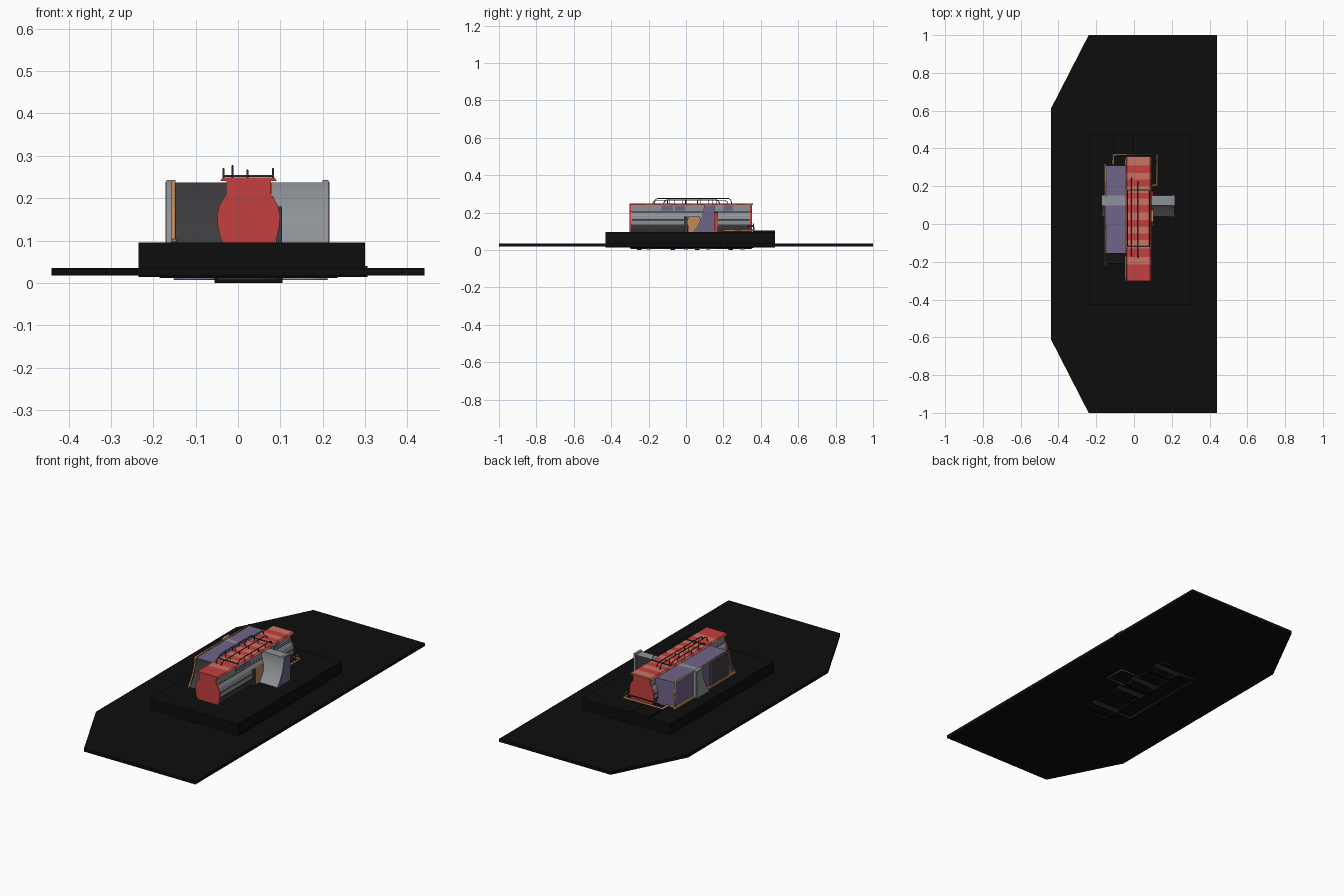
import bpy, bmesh, math
from mathutils import Vector

if "Cube" in bpy.data.objects:
    bpy.data.objects.remove(bpy.data.objects["Cube"])


def mat(name, r, g, b):
    m = bpy.data.materials.new(name)
    m.diffuse_color = (r, g, b, 1)
    m.use_nodes = True
    m.node_tree.nodes["Principled BSDF"].inputs["Base Color"].default_value = m.diffuse_color
    return m


BLACK = mat("black", .004, .004, .004)
RED = mat("red", .56, .05, .05)
SALMON = mat("salmon", .6, .17, .12)
GREY = mat("light grey", .27, .29, .31)
DARK = mat("dark grey", .045, .045, .05)
PURPLE = mat("purple", .16, .13, .25)
ORANGE = mat("orange", .55, .25, .1)


def build(name, bm, mats):
    bmesh.ops.recalc_face_normals(bm, faces=bm.faces)
    me = bpy.data.meshes.new(name)
    bm.to_mesh(me)
    bm.free()
    for m in mats:
        me.materials.append(m)
    ob = bpy.data.objects.new(name, me)
    bpy.context.collection.objects.link(ob)
    return ob


def prism(name, pts, axis, a, b, mats, rule=None):
    """Extrude a 2D outline along an axis; rule(normal, centre) picks the colour."""
    def at(p, t):
        return {"x": (t, p[0], p[1]), "y": (p[0], t, p[1]), "z": (p[0], p[1], t)}[axis]
    bm = bmesh.new()
    lo = [bm.verts.new(at(p, a)) for p in pts]
    hi = [bm.verts.new(at(p, b)) for p in pts]
    n = len(pts)
    bm.faces.new(lo)
    bm.faces.new(hi)
    for i in range(n):
        bm.faces.new((lo[i], lo[(i + 1) % n], hi[(i + 1) % n], hi[i]))
    bmesh.ops.recalc_face_normals(bm, faces=bm.faces)
    if rule:
        for f in bm.faces:
            f.normal_update()
            f.material_index = rule(f.normal, f.calc_center_median())
    return build(name, bm, mats)


def box(name, x0, x1, y0, y1, z0, z1, m):
    return prism(name, [(x0, y0), (x1, y0), (x1, y1), (x0, y1)], "z", z0, z1, [m])


def pipe(name, pts, r, m, closed=False):
    cu = bpy.data.curves.new(name, "CURVE")
    cu.dimensions = "3D"
    cu.bevel_depth = r
    cu.bevel_resolution = 1
    cu.use_fill_caps = True
    sp = cu.splines.new("POLY")
    sp.points.add(len(pts) - 1)
    for p, c in zip(sp.points, pts):
        p.co = (*c, 1)
    sp.use_cyclic_u = closed
    cu.materials.append(m)
    ob = bpy.data.objects.new(name, cu)
    bpy.context.collection.objects.link(ob)
    return ob


def flare(y_top, y_foot, z0, z1, steps=8):
    """Concave sweep from the foot up to the top edge."""
    return [(y_top + (y_foot - y_top) * (1 - t) ** 2, z0 + (z1 - z0) * t)
            for t in [i / steps for i in range(steps + 1)]]


# Site slab and plinth
prism("site_slab", [(-.44, -.61), (-.24, -1), (.44, -1), (.44, 1), (-.24, 1), (-.44, .61)],
      "z", .018, .035, [BLACK])
box("plinth", -.235, .30, -.43, .475, .014, .095, BLACK)
box("plinth_ledge", .295, .306, -.43, .34, .014, .04, BLACK)
box("rear_platform", -.11, .0, .36, .475, .09, .104, BLACK)
box("under_plate", -.185, .235, -.30, .36, .011, .018, BLACK)

# Main hall: bulging lower hull, red ends and grey flanks
CX = .025
half = [(.058, .09), (.066, .11), (.071, .135), (.072, .16), (.067, .182), (.057, .2), (.051, .206), (.051, .245)]
outline = [(CX + x, z) for x, z in half] + [(CX - x, z) for x, z in reversed(half)]
prism("main_hall", outline, "y", -.295, .345, [RED, GREY, DARK],
      lambda n, c: 0 if abs(n.y) > .7 else (2 if n.z < -.1 else 1))
grown = [(CX + (x - CX) * 1.03, z + .001) for x, z in outline]
for i, y in enumerate((-.302, .343)):
    prism(f"end_wall_{i}", grown, "y", y, y + .009, [RED])

# Striped roof
edges = [-.302, -.215, -.175, -.13, -.085, -.05, -.015, .02, .06, .1, .135, .165, .2, .235, .27, .31, .358]
for i in range(len(edges) - 1):
    prism(f"roof_band_{i}", [(-.042, .24), (.092, .24), (.086, .249), (-.036, .249)],
          "y", edges[i], edges[i + 1], [SALMON if i % 2 else RED])

# Flank windows, belt courses and panels
for s in (-1, 1):
    x = CX + s * .052
    for i, (a, b) in enumerate(((-.13, -.07), (-.06, -.005), (.2, .25))):
        box(f"clerestory_window_{s}_{i}", x - .002, x + .002, a, b, .21, .237, PURPLE)
    for z in (.132, .16):
        pipe(f"belt_course_{s}_{z}", [(CX + s * .072, -.29, z), (CX + s * .072, .34, z)], .002, DARK)
    pipe(f"eave_line_{s}", [(CX + s * .057, -.29, .202), (CX + s * .057, .34, .202)], .002, DARK)
box("orange_entrance", .08, .104, .01, .075, .09, .178, ORANGE)
box("red_side_panel", .08, .101, .152, .172, .09, .2, RED)
box("dark_side_door", .09, .104, -.01, .008, .09, .18, DARK)

# Cross wing passing through the hall, flared towards the front
wing = flare(.098, .035, .09, .237) + [(.15, .237), (.15, .09)]
prism("cross_wing", wing, "x", -.165, .21, [GREY, DARK],
      lambda n, c: 1 if n.y > .7 else 0)
rim = flare(.096, .033, .09, .243) + [(.153, .243), (.153, .09)]
for i, (a, b, p) in enumerate(((-.169, -.152, -.171), (.2, .214, .214))):
    prism(f"wing_end_frame_{i}", rim, "x", a, b, [GREY])
    face = flare(.1, .04, .092, .238) + [(.149, .238), (.149, .092)]
    prism(f"wing_end_panel_{i}", face, "x", p, p + .002, [PURPLE if i else GREY])

# Long left wing with a flared dark front and curved outer wall
lw = flare(-.155, -.212, .09, .237) + [(.31, .237), (.31, .09)]
prism("left_wing", lw, "x", -.148, -.03, [PURPLE, DARK],
      lambda n, c: 1 if n.y < -.5 else 0)
box("left_wing_lower_wall", -.151, -.147, -.16, .0, .1, .225, DARK)
box("left_wing_divider", -.153, -.147, -.005, .005, .09, .238, PURPLE)

# Orange trim following the left wing
trim = [(-.152, y, z) for y, z in flare(-.157, -.215, .095, .24)] + [(-.152, .31, .24), (-.152, .315, .095)]
pipe("left_wing_trim", trim, .005, ORANGE)
box("left_wing_base_trim", -.158, -.145, -.215, .315, .09, .104, ORANGE)

# Orange pipe run behind the hall
pipe("rear_pipe_run", [(-.11, .315, .105), (-.11, .365, .105), (.122, .365, .105), (.122, .205, .105), (.095, .205, .105)],
     .006, ORANGE)
pipe("rear_pipe_upper", [(-.09, .362, .125), (.118, .362, .125), (.118, .33, .125)], .003, DARK)
pipe("rear_mast", [(.1, .362, .09), (.1, .362, .142)], .003, DARK)
ring = [(.118, .35 + .014 * math.cos(a), .118 + .014 * math.sin(a))
        for a in [k * math.tau / 12 for k in range(12)]]
pipe("rear_wheel", ring, .003, ORANGE, True)

# Roof rails with drooping ends and posts
for i, (x, a, b, z) in enumerate(((-.013, -.17, .245, .276), (.022, -.18, .225, .266),
                                  (-.034, -.12, .18, .269), (.083, -.12, .18, .269))):
    pipe(f"roof_rail_{i}", [(x, a, .246), (x, a + .006, z - .008), (x, a + .018, z),
                            (x, b - .018, z), (x, b - .006, z - .008), (x, b, .246)], .0025, DARK)
    for k in range(1, 5):
        y = a + (b - a) * k / 5
        pipe(f"rail_post_{i}_{k}", [(x, y, .246), (x, y, z)], .0018, DARK)
for y in (-.12, .18):
    pipe(f"roof_crossbar_{y}", [(-.034, y, .252), (.083, y, .252)], .003, DARK)

# Footings seen underneath
def loop(name, x0, x1, y0, y1, m):
    pipe(name, [(x0, y0, .009), (x1, y0, .009), (x1, y1, .009), (x0, y1, .009)], .003, m, True)


loop("hall_footing", -.045, .095, -.295, .35, DARK)
loop("left_wing_footing", -.15, -.045, -.21, .31, PURPLE)
loop("cross_wing_footing", .095, .21, .035, .15, GREY)
loop("rear_footing", -.02, .07, .2, .3, DARK)
for i, y in enumerate((-.25, -.2, -.07, .0, .06, .12, .24, .3)):
    box(f"foundation_pad_{i}", -.055, .105, y - .012, y + .012, .003 if i % 2 else 0, .012,
        DARK if i % 2 else BLACK)
